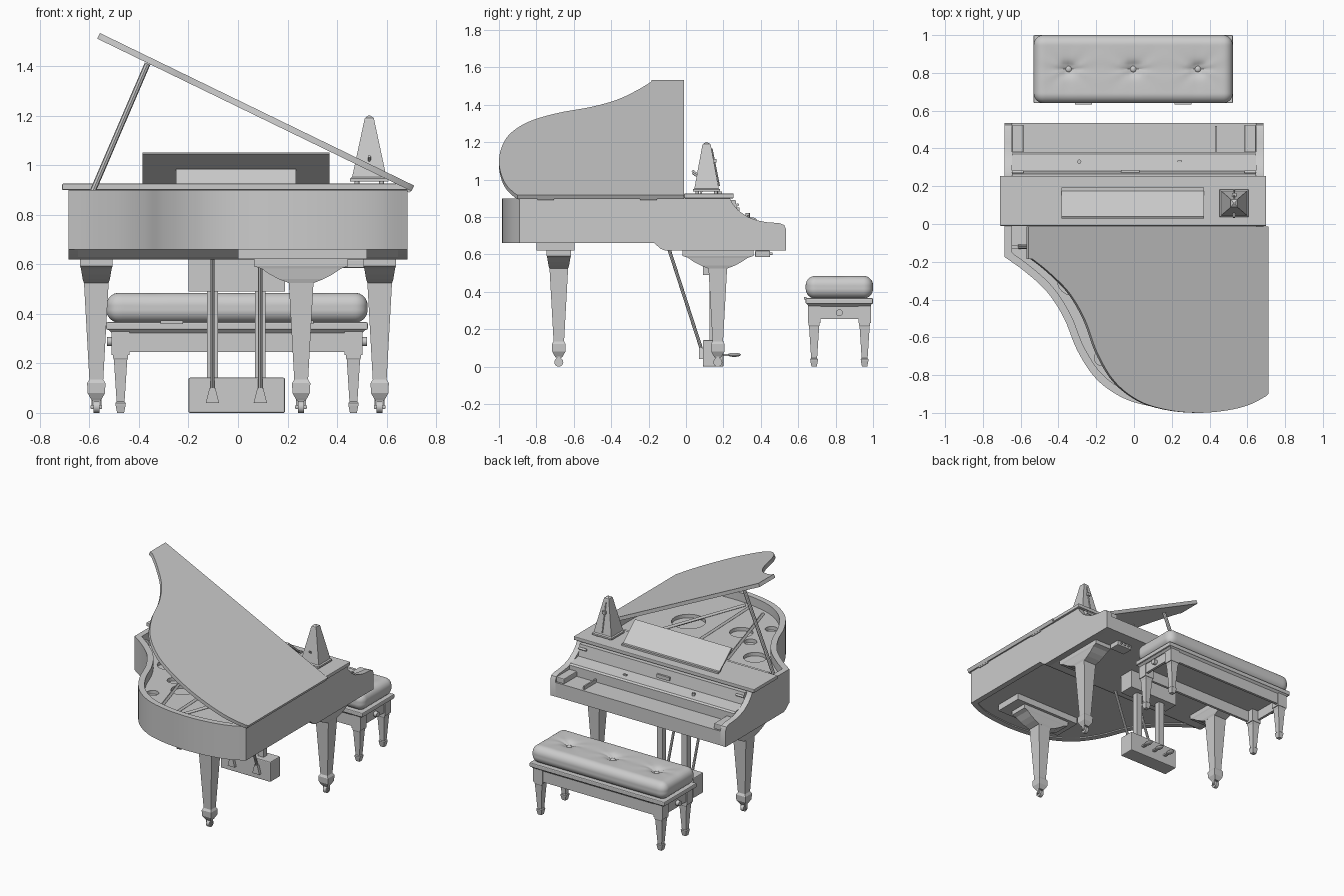
import bpy, bmesh, math
from mathutils import Vector

if "Cube" in bpy.data.objects:
    bpy.data.objects.remove(bpy.data.objects["Cube"])

smooth = []


def make(name, bm, rounded=False):
    bmesh.ops.recalc_face_normals(bm, faces=bm.faces)
    me = bpy.data.meshes.new(name)
    bm.to_mesh(me)
    bm.free()
    ob = bpy.data.objects.new(name, me)
    bpy.context.collection.objects.link(ob)
    if rounded:
        smooth.append(ob)
    return ob


def prism(name, pts, axis, a, b, rounded=False):
    """Extrude a 2D profile along x (y,z points), y (x,z) or z (x,y)."""
    put = {'x': lambda p, t: (t, p[0], p[1]), 'y': lambda p, t: (p[0], t, p[1]),
           'z': lambda p, t: (p[0], p[1], t)}[axis]
    bm = bmesh.new()
    lo = [bm.verts.new(put(p, a)) for p in pts]
    hi = [bm.verts.new(put(p, b)) for p in pts]
    n = len(pts)
    bm.faces.new(lo[::-1])
    bm.faces.new(hi)
    for i in range(n):
        bm.faces.new((lo[i], lo[(i + 1) % n], hi[(i + 1) % n], hi[i]))
    return make(name, bm, rounded)


def box(name, x0, x1, y0, y1, z0, z1, bevel=0):
    ob = prism(name, [(x0, y0), (x1, y0), (x1, y1), (x0, y1)], 'z', z0, z1)
    if bevel:
        m = ob.modifiers.new("bevel", 'BEVEL')
        m.width, m.segments = bevel, 2
    return ob


def loft(name, cx, cy, sections):
    """Stack of rectangles (half x, half y, z)."""
    bm = bmesh.new()
    rings = [[bm.verts.new((cx + sx * hx, cy + sy * hy, z))
              for sx, sy in ((-1, -1), (1, -1), (1, 1), (-1, 1))] for hx, hy, z in sections]
    bm.faces.new(rings[0])
    bm.faces.new(rings[-1])
    for r, s in zip(rings, rings[1:]):
        for i in range(4):
            j = (i + 1) % 4
            bm.faces.new((r[i], r[j], s[j], s[i]))
    return make(name, bm)


def rod(name, a, b, r, sides=12):
    a, b = Vector(a), Vector(b)
    bm = bmesh.new()
    bmesh.ops.create_cone(bm, cap_ends=True, segments=sides, radius1=r, radius2=r, depth=(b - a).length)
    q = (b - a).to_track_quat('Z', 'Y')
    for v in bm.verts:
        v.co = q @ v.co + (a + b) / 2
    return make(name, bm, sides > 6)


def spline(p, steps=6):
    """Catmull-Rom curve through the points."""
    p = [Vector(q) for q in p]
    e = [p[0]] + p + [p[-1]]
    out = []
    for i in range(1, len(e) - 2):
        a, b, c, d = e[i - 1:i + 3]
        for k in range(steps):
            t = k / steps
            out.append(.5 * (2 * b + (c - a) * t + (2 * a - 5 * b + 4 * c - d) * t * t
                             + (3 * b - a - 3 * c + d) * t ** 3))
    return out + [p[-1]]


# Case outline: tail curve and bent side
curve = spline([(.685, -.89), (.58, -.94), (.45, -.97), (.28, -.983), (.1, -.967), (-.06, -.92),
                (-.2, -.82), (-.3, -.67), (-.37, -.5), (-.46, -.36), (-.58, -.25), (-.685, -.175)])
outer = [Vector((.685, -.17))] + curve + [Vector((-.685, -.165))]
inner = []
for i, p in enumerate(outer):
    t = (outer[min(i + 1, len(outer) - 1)] - outer[max(i - 1, 0)]).normalized()
    inner.append(p + Vector((t.y, -t.x)) * -.04 * (-1 if t.y * p.x - t.x * (p.y + .4) < 0 else 1))
inner[0], inner[-1] = Vector((.645, -.17)), Vector((-.645, -.165))
inner[1] = Vector((.645, -.865))
inner[-2] = Vector((-.645, -.15))
prism("case_rim", outer + inner[::-1], 'z', .66, .9, True)
floor = [p for p in inner[1:-2]] + [Vector((-.645, -.12)), Vector((-.645, .2)), Vector((.645, .2))]
prism("soundboard", floor, 'z', .668, .815)

# Iron plate with round openings and struts
plate = prism("iron_plate", floor, 'z', .815, .84)
bm = bmesh.new()
for x, y, r in ((.33, -.5, .11), (-.04, -.56, .075), (-.17, -.71, .04), (-.17, -.475, .042), (-.33, -.3, .075)):
    g = bmesh.ops.create_cone(bm, cap_ends=True, segments=32, radius1=r, radius2=r, depth=.1)
    bmesh.ops.translate(bm, verts=g['verts'], vec=(x, y, .83))
cutter = make("plate_hole_cutter", bm)
cutter.hide_render = True
cutter.hide_set(True)
m = plate.modifiers.new("holes", 'BOOLEAN')
m.object, m.operation = cutter, 'DIFFERENCE'
for i, (a, b) in enumerate((((.5, -.02), (.17, -.9)), ((.1, -.02), (.13, -.9)),
                            ((-.25, -.02), (.0, -.86)), ((.6, -.14), (-.55, -.14)))):
    rod("plate_strut", (*a, .845), (*b, .845), .012, 4)

# Keyboard arms, keybed and fallboard
arm = [(-.17, .9), (.235, .9), (.25, .87), (.28, .835), (.33, .8), (.38, .782), (.43, .772), (.5, .767),
       (.525, .757), (.535, .735), (.535, .62), (-.11, .62), (-.135, .63), (-.17, .66)]
for s in (-1, 1):
    prism("keyboard_arm", arm, 'x', s * .685, s * .645, True)
    box("cheek_block", s * .585, s * .645, .38, .525, .72, .757, .005)
    rod("fallboard_hinge", (s * .585, .275, .865), (s * .645, .275, .865), .008)
prism("keybed", [(-.17, .66), (-.135, .63), (-.11, .62), (.534, .62), (.534, .72), (-.17, .72)], 'x', -.645, .645)
prism("fallboard", [(.2, .72), (.2, .89), (.265, .89), (.28, .81), (.37, .795), (.38, .785), (.38, .72)],
      'x', -.645, .645)
box("lock_plate", -.07, .03, .272, .286, .825, .85)
rod("fallboard_knob", (-.29, .33, .79), (-.29, .33, .82), .011)
box("fallboard_latch", .23, .255, .325, .337, .795, .81)
box("key_stop", .43, .44, .385, .52, .72, .745)
box("under_key_box", .4, .52, .37, .45, .585, .62, .004)
for i in range(3):
    rod("under_key_switch", (.43 + i * .03, .45, .603), (.43 + i * .03, .462, .603), .007)

# Front lid, open main lid and prop
box("front_lid", -.71, .7, -.01, .255, .9, .925, .004)
lid = [(p.x * 1.02 - .7, p.y * 1.017) for p in curve]
lid[0] = (0, -.9)
lid[-1] = (-1.41, -.185)
lid = [(0, -.012)] + lid + [(-1.41, -.012)]
ob = prism("main_lid", lid, 'z', 0, .025, True)
ob.location = (.7, 0, .895)
ob.rotation_euler = (0, .452, 0)
rod("lid_prop", (-.61, -.12, .84), (-.365, -.12, 1.41), .012, 8)
box("prop_block", -.65, -.57, -.13, -.11, .84, .86)
for y in (-.75, -.2):
    rod("lid_hinge", (.69, y - .045, .898), (.69, y + .045, .898), .008)

# Music desk
prism("music_desk", [(.175, .925), (.188, .925), (.04, 1.052), (.028, 1.045)], 'x', -.385, .37)
prism("music_desk_prop", [(.075, .925), (.085, .925), (.1, .985), (.09, .985)], 'x', -.25, .235)
box("music_ledge", -.385, .37, .175, .192, .925, .937)

# Metronome
loft("metronome", .53, .11, [(.077, .073, .935), (.077, .073, .947), (.069, .065, .953),
                             (.02, .023, 1.182), (.018, .02, 1.19), (.004, .004, 1.2)])
rod("metronome_pendulum", (.53, .178, .965), (.53, .138, 1.165), .004)
box("metronome_weight", .518, .542, .145, .163, 1.09, 1.11)
rod("metronome_key", (.53, .09, 1.0), (.53, .035, 1.035), .006)
for sx in (-1, 1):
    for sy in (-1, 1):
        rod("metronome_foot", (.53 + sx * .05, .11 + sy * .05, .924), (.53 + sx * .05, .11 + sy * .05, .936), .01)


# Piano legs with brackets and casters
def piano_leg(x, y, along_x):
    sec = [(.052, .05, .525), (.09, .055, .54), (.125, .058, .558), (.16, .062, .582), (.19, .065, .592), (.19, .065, .622)]
    if not along_x:
        sec = [(b, a, z) for a, b, z in sec]
    loft("leg_bracket", x, y, sec)
    loft("piano_leg", x, y, [(w, w, z) for w, z in (
        (.018, .05), (.024, .06), (.035, .08), (.037, .12), (.028, .135), (.05, .53))])
    rod("caster_wheel", (x - .012, y, .024), (x + .012, y, .024), .024, 20)
    for s in (-1, 1):
        box("caster_fork", x + s * .014, x + s * .02, y - .01, y + .01, .015, .056)
    rod("caster_axle", (x - .024, y, .024), (x + .024, y, .024), .006)


for s in (-1, 1):
    piano_leg(s * .572, .17, False)
piano_leg(.255, -.68, True)
box("tail_leg_block", 0, .52, -.8, -.595, .622, .672)

# Pedal lyre
box("pedal_box", -.2, .19, .09, .2, 0, .142, .006)
box("lyre_top_block", -.2, .19, .09, .2, .49, .622)
for x in (-.103, .09):
    box("lyre_post", x - .022, x + .022, .125, .165, .14, .5)
    rod("lyre_brace", (x, -.09, .625), (x, .09, .07), .009, 8)
    prism("brace_bracket", [(x - .027, .04), (x + .027, .04), (x + .012, .1), (x - .012, .1)], 'y', .07, .092)
for x in (-.1, -.005, .09):
    box("pedal_arm", x - .011, x + .011, .19, .26, .056, .068, .003)
    bm = bmesh.new()
    bmesh.ops.create_uvsphere(bm, u_segments=16, v_segments=8, radius=1)
    for v in bm.verts:
        v.co = (x + v.co.x * .022, .258 + v.co.y * .036, .063 + v.co.z * .011)
    make("pedal_tip", bm, True)

# Bench frame
CX, CY = -.004, .82
box("bench_seat_frame", CX - .528, CX + .528, .64, 1.0, .335, .366, .006)
loft("bench_moulding", CX, CY, [(.505, .162, .322), (.52, .175, .336)])
for s in (-1, 1):
    box("bench_side_apron", CX - .5, CX + .5, CY + s * .163, CY + s * .145, .245, .33)
    box("bench_end_apron", CX + s * .5, CX + s * .482, CY - .16, CY + .16, .255, .33)
    rod("bench_knob", (CX + s * .495, CY, .288), (CX + s * .525, CY, .288), .018, 16)
    box("bench_hinge", CX + s * .263 - .045, CX + s * .263 + .045, .632, .645, .358, .372)
    for t in (-1, 1):
        x, y = CX + s * .47, CY + t * .135
        box("bench_leg_block", x - .036, x + .036, y - .033, y + .033, .233, .334)
        loft("bench_leg", x, y, [(w, w, z) for w, z in (
            (.014, 0), (.02, .03), (.021, .04), (.016, .045), (.027, .215), (.03, .222), (.03, .235))])

# Tufted cushion: rounded box pulled down at three buttons
half, rad = Vector((.527, .18, .061)), .052
buttons = [CX + d for d in (-.342, 0, .342)]
bm = bmesh.new()
bmesh.ops.create_cube(bm, size=2)
bmesh.ops.subdivide_edges(bm, edges=bm.edges[:], cuts=47, use_grid_fill=True)
for v in bm.verts:
    c = v.co
    u = .65 * c.x + .35 * math.sin(c.x * math.pi / 2)
    p = Vector((u * half.x, c.y * half.y, c.z * half.z))
    core = Vector([max(-(h - rad), min(h - rad, q)) for q, h in zip(p, half)])
    if (p - core).length > 0:
        p = core + (p - core).normalized() * rad
    p += Vector((CX, CY, .425))
    if p.z > .43:
        edge = max(0, 1 - abs(p.y - CY) / .18)
        for bx in buttons:
            d = math.hypot(p.x - bx, p.y - CY)
            a = math.atan2(p.y - CY, p.x - bx)
            p.z -= .022 * math.exp(-(d / .035) ** 2) + .012 * math.exp(-d / .07)
            p.z -= .004 * math.cos(8 * a) * math.exp(-d / .08) * min(1, d / .03) * edge ** .5
    v.co = p
make("bench_cushion", bm, True)
for bx in buttons:
    bm = bmesh.new()
    bmesh.ops.create_uvsphere(bm, u_segments=16, v_segments=8, radius=1)
    for v in bm.verts:
        v.co = (bx + v.co.x * .017, CY + v.co.y * .017, .457 + v.co.z * .01)
    make("cushion_button", bm, True)

# Smooth the rounded parts, keeping edges sharp
bpy.ops.object.select_all(action='DESELECT')
for ob in smooth:
    ob.select_set(True)
bpy.context.view_layer.objects.active = smooth[0]
bpy.ops.object.shade_smooth_by_angle(angle=math.radians(35))
